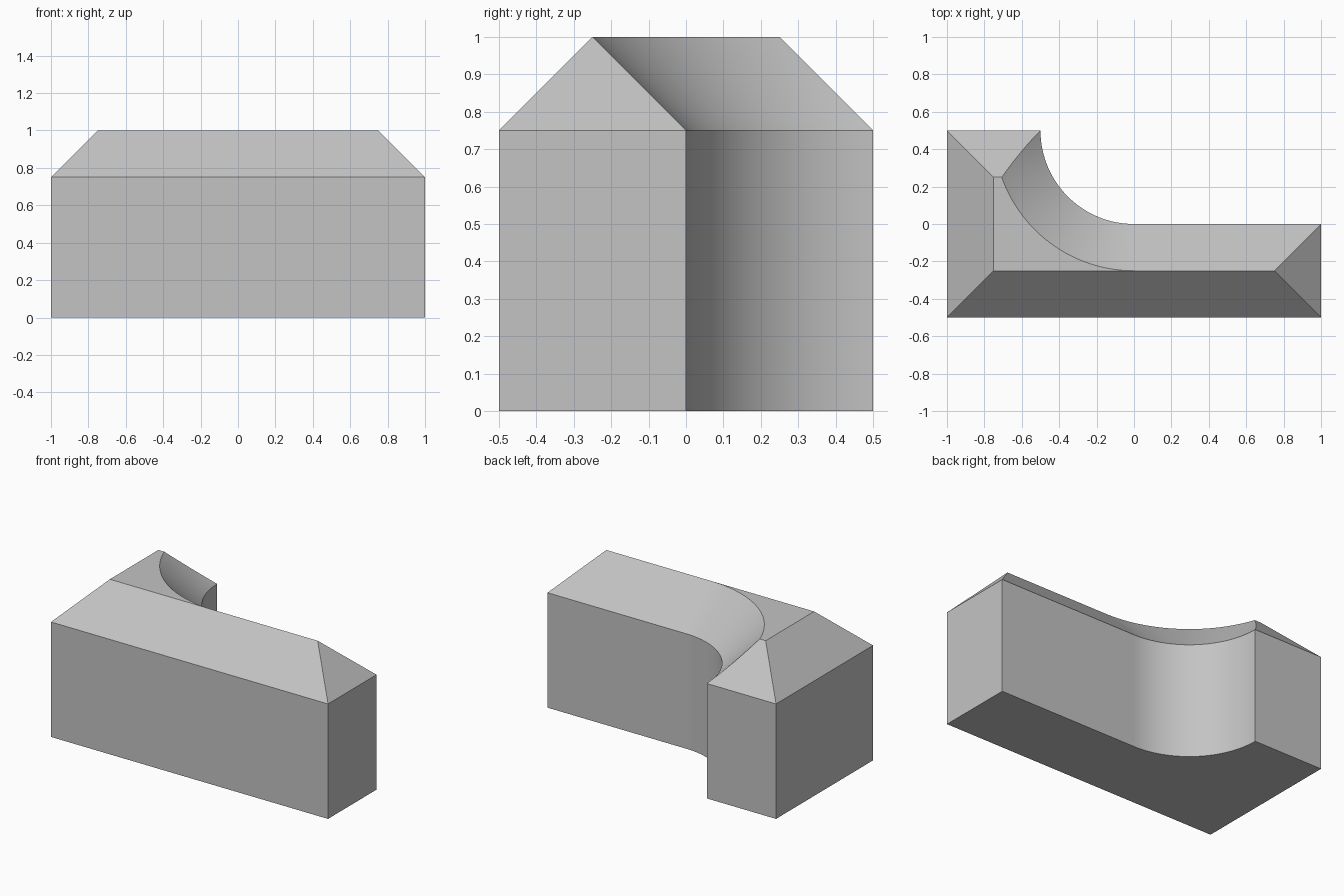
import bpy
import bmesh
from math import acos, sin, cos, radians

cube = bpy.data.objects.get("Cube")
if cube:
    bpy.data.objects.remove(cube, do_unlink=True)

EAVES = 0.75     # height of the walls
INSET = 0.25     # roof slopes run in at 45 degrees
RADIUS = 0.5     # concave corner
ARC_STEPS = 48
ROOF_STEPS = 6

grey = bpy.data.materials.new("plain grey")
grey.use_nodes = True
colour = (0.55, 0.55, 0.55, 1)
grey.diffuse_color = colour
grey.node_tree.nodes["Principled BSDF"].inputs["Base Color"].default_value = colour


def outline(t):
    """L-shaped footprint shrunk by t, with a concave arc in the inner corner."""
    points = [(t - 1, 0.5 - t), (t - 1, t - 0.5), (0, t - 0.5),
              (1 - t, t - 0.5), (1 - t, -t)]
    r = RADIUS + t
    end = acos(t / r)    # where the arc meets the back slope
    for i in range(ARC_STEPS + 1):
        a = end * i / ARC_STEPS
        points.append((-r * sin(a), 0.5 - r * cos(a)))
    return points


bm = bmesh.new()


def ring(t, z):
    return [bm.verts.new((x, y, z)) for x, y in outline(t)]


# Walls, then the hipped roof in thin bands
rings = [ring(0, 0)]
for k in range(ROOF_STEPS + 1):
    t = INSET * k / ROOF_STEPS
    rings.append(ring(t, EAVES + t))

for low, high in zip(rings, rings[1:]):
    count = len(low)
    for i in range(count):
        j = (i + 1) % count
        face = bm.faces.new((low[i], low[j], high[j], high[i]))
        face.smooth = 5 <= i < count - 1    # only the curved strip

# Underside and flat roof top
bm.faces.new(rings[0][::-1])
bm.faces.new(rings[-1][:2] + rings[-1][5:])

# Close the ridge and merge the coplanar bands
bmesh.ops.remove_doubles(bm, verts=bm.verts[:], dist=0.0001)
flat_edges = [e for e in bm.edges if not any(f.smooth for f in e.link_faces)]
bmesh.ops.dissolve_limit(bm, angle_limit=0.001, verts=[], edges=flat_edges)
for edge in bm.edges:
    edge.smooth = edge.calc_face_angle(0) < radians(30)

mesh = bpy.data.meshes.new("corner_block")
bm.to_mesh(mesh)
bm.free()
mesh.materials.append(grey)
block = bpy.data.objects.new("corner_block", mesh)
bpy.context.collection.objects.link(block)
